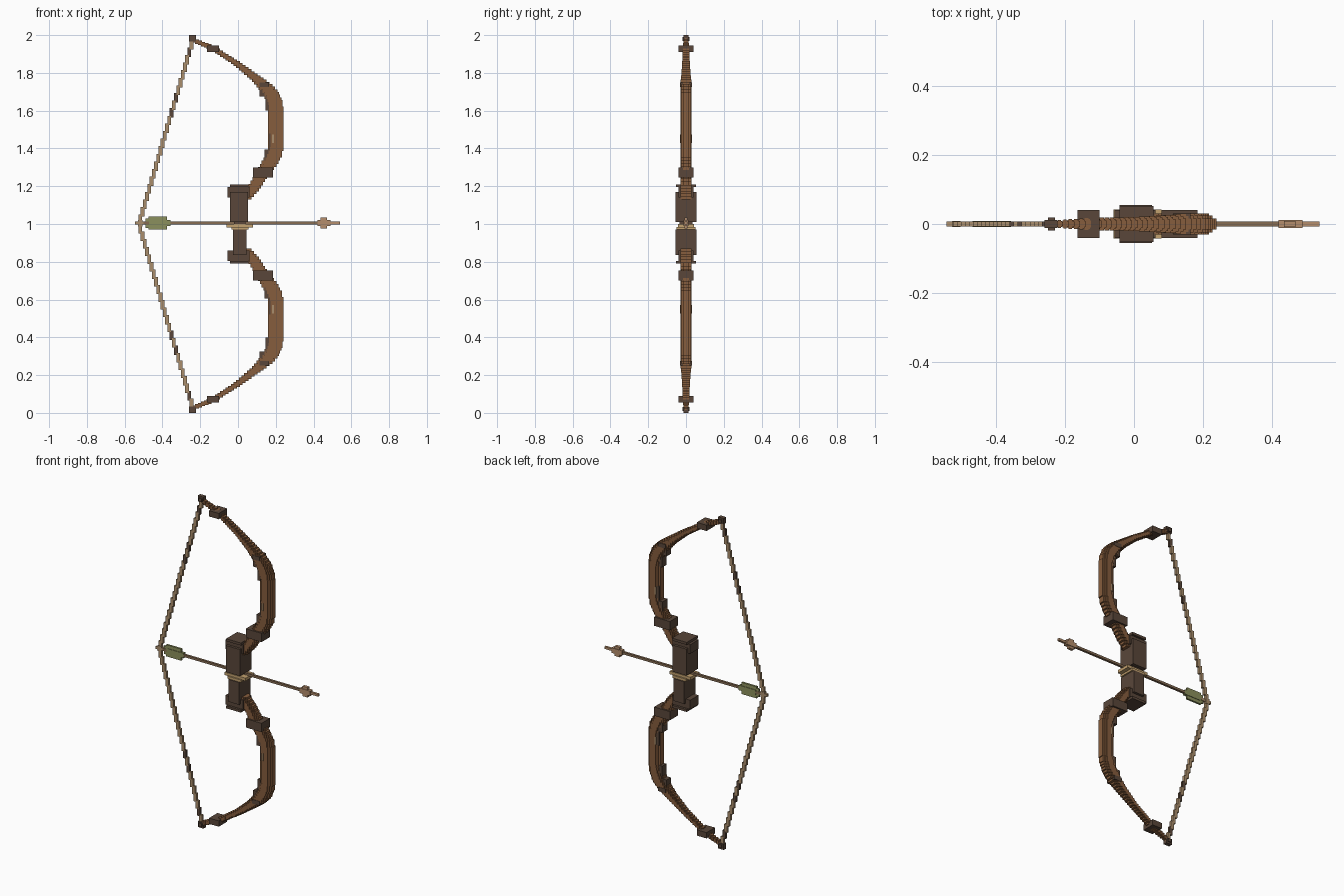
import bpy, bmesh
from mathutils import Vector, Matrix

cube = bpy.data.objects.get("Cube")
if cube:
    bpy.data.objects.remove(cube, do_unlink=True)


def material(name, r, g, b):
    m = bpy.data.materials.new(name)
    m.use_nodes = True
    m.diffuse_color = (r, g, b, 1)
    m.node_tree.nodes["Principled BSDF"].inputs["Base Color"].default_value = (r, g, b, 1)
    return m


DARK = material("dark leather", .10, .062, .042)
WOOD = material("warm wood", .24, .11, .047)
STRING = material("tan string", .40, .27, .15)
SHAFT = material("shaft wood", .24, .15, .085)
GREEN = material("olive feather", .26, .28, .11)
GOLD = material("pale gold", .55, .36, .16)
HEAD = material("pale copper", .46, .27, .15)


def span(x0, x1, y, z0, z1):
    """Box from its x and z limits and its half depth."""
    return Vector(((x0 + x1) / 2, 0, (z0 + z1) / 2)), Vector((x1 - x0, 2 * y, z1 - z0))


def part(name, mat, boxes, flip=False):
    """Join axis-aligned boxes into one object, optionally flipped about z = 1."""
    bm = bmesh.new()
    for centre, size in boxes:
        c = centre.copy()
        if flip:
            c.z = 2 - c.z
        bmesh.ops.create_cube(bm, size=1, matrix=Matrix.Translation(c) @ Matrix.Diagonal((*size, 1)))
    mesh = bpy.data.meshes.new(name)
    bm.to_mesh(mesh)
    bm.free()
    mesh.materials.append(mat)
    obj = bpy.data.objects.new(name, mesh)
    bpy.context.collection.objects.link(obj)


def sample(path, step):
    """Evenly spaced points, each carrying every value of the path."""
    for a, b in zip(path, path[1:]):
        length = ((b[0] - a[0]) ** 2 + (b[1] - a[1]) ** 2) ** .5
        n = max(1, round(length / step))
        for i in range(n):
            t = (i + .5) / n
            yield [p + (q - p) * t for p, q in zip(a, b)]


# Limb path: x, z, thickness, half depth
root = [(.04, 1.14, .05, .03), (.09, 1.2, .055, .03), (.13, 1.27, .06, .03),
        (.175, 1.335, .068, .03), (.2, 1.39, .075, .03)]
outer = [(.2, 1.62, .075, .03), (.18, 1.68, .07, .03), (.145, 1.725, .06, .03),
         (.09, 1.775, .045, .025), (0, 1.845, .034, .02), (-.13, 1.93, .026, .018),
         (-.24, 1.975, .02, .01)]


def layered(x, z, t, y, height):
    """Stepped cross-section: a shallow wide box crossed with a deep narrow one."""
    for kx, ky in ((1, .55), (.72, .8), (.45, 1)):
        yield Vector((x, 0, z)), Vector((t * kx, 2 * y * ky, height))


for side, flip in (("upper", False), ("lower", True)):
    # Curved limb in small steps around one straight middle length
    limb = []
    for path in (root, outer):
        for x, z, t, y in sample(path, .018):
            limb += layered(x, z, t, y, max(.024, t * .75))
    limb += layered(.2, 1.505, .08, .03, .235)
    part(side + "_limb", WOOD, limb, flip)

    # Dark lining along the inner side of the limb
    lining = [span(.163, .185, .024, 1.37, 1.48), span(.14, .17, .024, 1.335, 1.395),
              span(.163, .18, .016, 1.48, 1.61), span(.145, .165, .02, 1.6, 1.685),
              span(.115, .14, .02, 1.675, 1.72)]
    part(side + "_limb_lining", DARK, lining, flip)
    part(side + "_limb_inlay", STRING, [span(.18, .19, .031, 1.43, 1.475)], flip)

    # Bands around the limb, and the tip that holds the string
    part(side + "_limb_band", DARK, [span(.08, .185, .04, 1.245, 1.298)], flip)
    part(side + "_tip_band", DARK, [span(-.165, -.1, .04, 1.91, 1.945)], flip)
    part(side + "_bend_band", DARK, [span(.115, .165, .032, 1.725, 1.75)], flip)
    part(side + "_tip", DARK, [span(-.26, -.222, .012, 1.965, 2),
                               span(-.25, -.23, .019, 1.97, 1.99)], flip)

    # Bowstring in tall narrow steps, with a few dark wraps
    string, wraps = [], []
    steps = 24
    for i in range(steps):
        t = (i + .5) / steps
        box = (Vector((-.523 + .283 * t, 0, 1.005 + .965 * t)), Vector((.02, .014, .05)))
        (wraps if i in (14, 16, 22) else string).append(box)
    part(side + "_string", STRING, string, flip)
    part(side + "_string_wraps", DARK, wraps, flip)

# Grip blocks with stepped end caps
part("upper_grip", DARK, [span(-.042, .052, .055, 1.01, 1.17)])
part("lower_grip", DARK, [span(-.026, .046, .055, .835, .97)])
part("grip_core", DARK, [span(-.02, .04, .035, .95, 1.03)])
for side, flip in (("upper", False), ("lower", True)):
    part(side + "_grip_cap", DARK, [span(-.056, .062, .04, 1.14, 1.195),
                                    span(-.042, .056, .053, 1.195, 1.21)], flip)

# Arrow rest between the grip blocks
part("arrow_rest", GOLD, [span(-.06, .08, .042, .982, 1),
                          span(-.035, .055, .05, .97, .985)])

# Arrow
part("arrow_shaft", SHAFT, [span(-.5, .45, .007, .998, 1.012)])
part("arrow_nock", STRING, [span(-.545, -.475, .007, .997, 1.013),
                            span(-.53, -.505, .009, .988, 1.022)])
part("arrow_feathers", GREEN, [span(-.475, -.375, .006, .97, 1.04),
                               span(-.49, -.385, .004, .98, 1.03),
                               span(-.47, -.358, .009, .99, 1.02)])
part("arrow_head", HEAD, [span(.42, .49, .012, .99, 1.02),
                          span(.437, .47, .009, .975, 1.035),
                          span(.45, .54, .007, .998, 1.012)])
